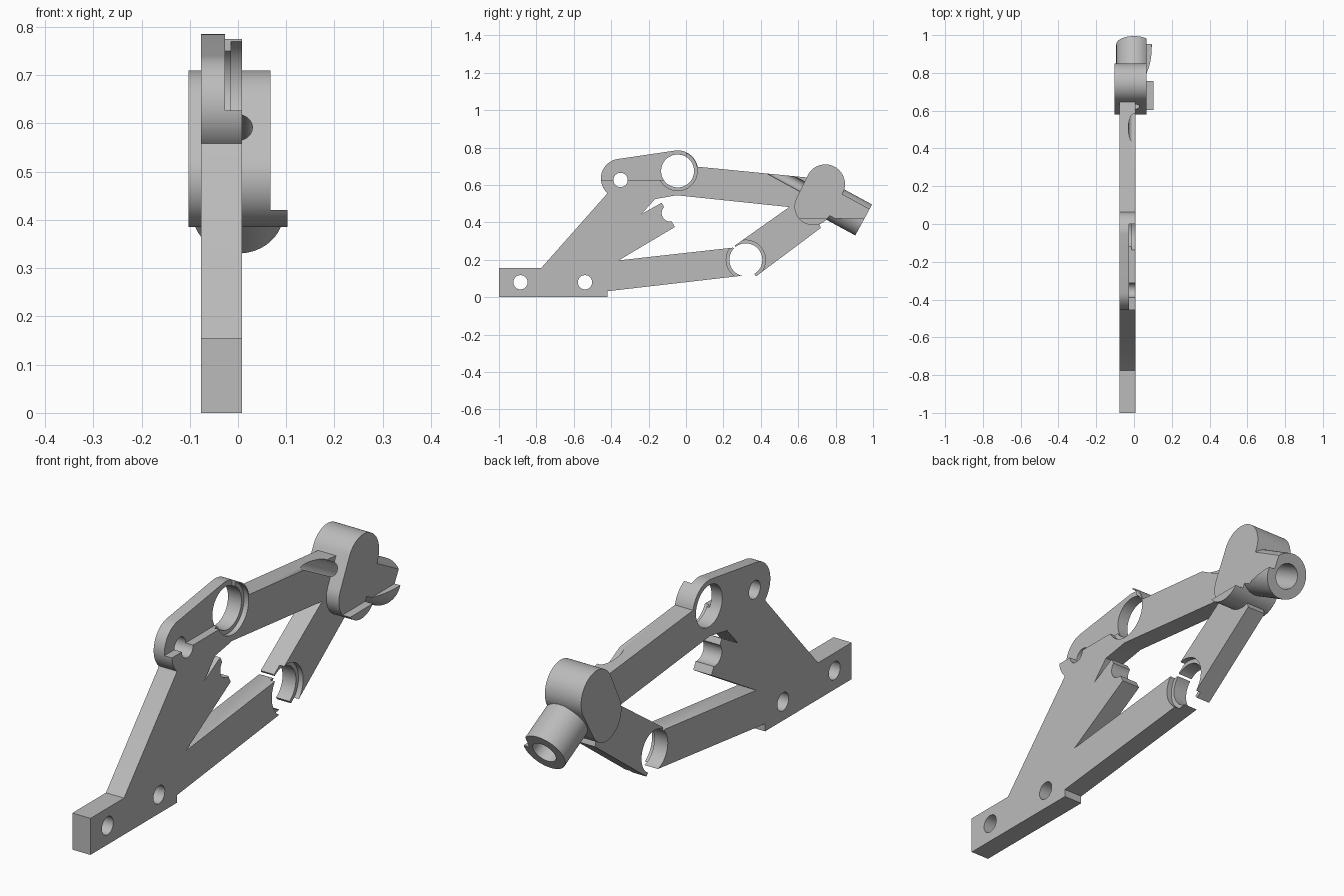
import bpy, bmesh, math
from mathutils import Vector
from mathutils.geometry import convex_hull_2d

if "Cube" in bpy.data.objects:
    bpy.data.objects.remove(bpy.data.objects["Cube"])

grey = bpy.data.materials.new("plain_grey")
grey.use_nodes = True
grey.diffuse_color = (0.5, 0.5, 0.5, 1)
grey.node_tree.nodes["Principled BSDF"].inputs["Base Color"].default_value = (0.5, 0.5, 0.5, 1)

X0, X1 = -0.077, 0.008      # plate faces
LUG0, LUG1 = -0.103, 0.067  # lug faces


def finish(name, bm):
    bmesh.ops.recalc_face_normals(bm, faces=bm.faces)
    mesh = bpy.data.meshes.new(name)
    bm.to_mesh(mesh)
    bm.free()
    mesh.materials.append(grey)
    ob = bpy.data.objects.new(name, mesh)
    bpy.context.collection.objects.link(ob)
    return ob


def prism(name, pts, x0, x1):
    """Extrude a (y, z) outline along x."""
    bm = bmesh.new()
    face = bm.faces.new([bm.verts.new((x0, y, z)) for y, z in pts])
    new = bmesh.ops.extrude_face_region(bm, geom=[face])["geom"]
    bmesh.ops.translate(bm, vec=(x1 - x0, 0, 0),
                        verts=[v for v in new if isinstance(v, bmesh.types.BMVert)])
    return finish(name, bm)


def circle(y, z, r, n=64):
    return [(y + r * math.cos(math.tau * i / n), z + r * math.sin(math.tau * i / n))
            for i in range(n)]


def hull(*circles):
    pts = [p for c in circles for p in circle(*c)]
    return [pts[i] for i in convex_hull_2d([Vector(p) for p in pts])]


def rect(y0, z0, y1, z1):
    return [(y0, z0), (y1, z0), (y1, z1), (y0, z1)]


# Tilted axis of the socket, given by its open end
END = Vector((0, 0.95, 0.413))
AXIS = Vector((0, 0.88, -0.478)).normalized()


def rod(name, r, t0, t1):
    """Cylinder on the socket axis between two distances from its end."""
    bm = bmesh.new()
    bmesh.ops.create_cone(bm, cap_ends=True, segments=64, radius1=r, radius2=r, depth=t1 - t0)
    bmesh.ops.rotate(bm, verts=bm.verts,
                     matrix=AXIS.to_track_quat('Z', 'Y').to_matrix())
    bmesh.ops.translate(bm, verts=bm.verts, vec=END + AXIS * (t0 + t1) / 2)
    return finish(name, bm)


def boolean(ob, tools, op='DIFFERENCE'):
    bpy.context.view_layer.objects.active = ob
    for tool in tools:
        mod = ob.modifiers.new("bool", 'BOOLEAN')
        mod.operation, mod.object, mod.solver = op, tool, 'EXACT'
        bpy.ops.object.modifier_apply(modifier=mod.name)


# Base foot, slanted trunk, tongue and upper arm in one outline
frame = prism("bracket_frame", [
    (-1, 0), (-0.42, 0), (-0.42, 0.032), (0.3, 0.115), (0.3, 0.25), (0.25, 0.265),
    (-0.36, 0.197), (-0.06, 0.375), (-0.13, 0.505), (-0.238, 0.445), (-0.165, 0.525),
    (-0.05, 0.545), (0.62, 0.475), (0.67, 0.638), (0.04, 0.7), (-0.06, 0.7),
    (-0.40, 0.6), (-0.425, 0.55), (-0.775, 0.155), (-1, 0.155)], X0, X1)
lobe = prism("upper_lobe", hull((-0.35, 0.635, 0.105), (-0.045, 0.675, 0.11)), X0, X1)
boolean(frame, [lobe], 'UNION')

# Lower rear arm, lug and socket
rear_arm = prism("lower_rear_arm", [
    (0.262, 0.277), (0.3, 0.2), (0.375, 0.112), (0.72, 0.36 + 0.01), (0.68, 0.5), (0.57, 0.495)],
    X0, X1)
lug = prism("pivot_lug", hull((0.745, 0.605, 0.105), (0.68, 0.485, 0.1)), LUG0, 0.103)
socket = rod("socket_tube", 0.094, -0.2, 0)

# Cutters
pin_holes = [prism("pin_cutter", circle(y, z, 0.038), -1, 1)
             for y, z in ((-0.885, 0.08), (-0.54, 0.08), (-0.35, 0.627))]
notch = prism("notch_cutter", circle(-0.085, 0.45, 0.045), -1, 1)
rings = [prism("ring_cutter", circle(y, z, r), x, 1)
         for y, z in ((-0.045, 0.675), (0.32, 0.2))
         for r, x in ((0.088, -1), (0.105, -0.014))]
recess = prism("recess_cutter", rect(-0.7, 0.627, 0.0, 1), -0.027, 1)
side_trim = prism("side_trim_cutter", rect(0.4, 0.42, 1.2, 1), LUG1, 1)
wide_bore = rod("wide_bore_cutter", 0.052, -0.15, 0.1)
thin_bore = rod("thin_bore_cutter", 0.03, -0.75, 0.1)

boolean(frame, pin_holes + rings + [notch, recess, thin_bore])
boolean(rear_arm, rings[2:] + [thin_bore])
boolean(lug, [side_trim, wide_bore, thin_bore])
boolean(socket, [side_trim, wide_bore, thin_bore])

for cutter in pin_holes + rings + [lobe, notch, recess, side_trim, wide_bore, thin_bore]:
    bpy.data.objects.remove(cutter)

# Smooth curved walls, crisp edges
for ob in (frame, rear_arm, lug, socket):
    bpy.ops.object.select_all(action='DESELECT')
    ob.select_set(True)
    bpy.context.view_layer.objects.active = ob
    bpy.ops.object.shade_smooth_by_angle(angle=math.radians(30))
